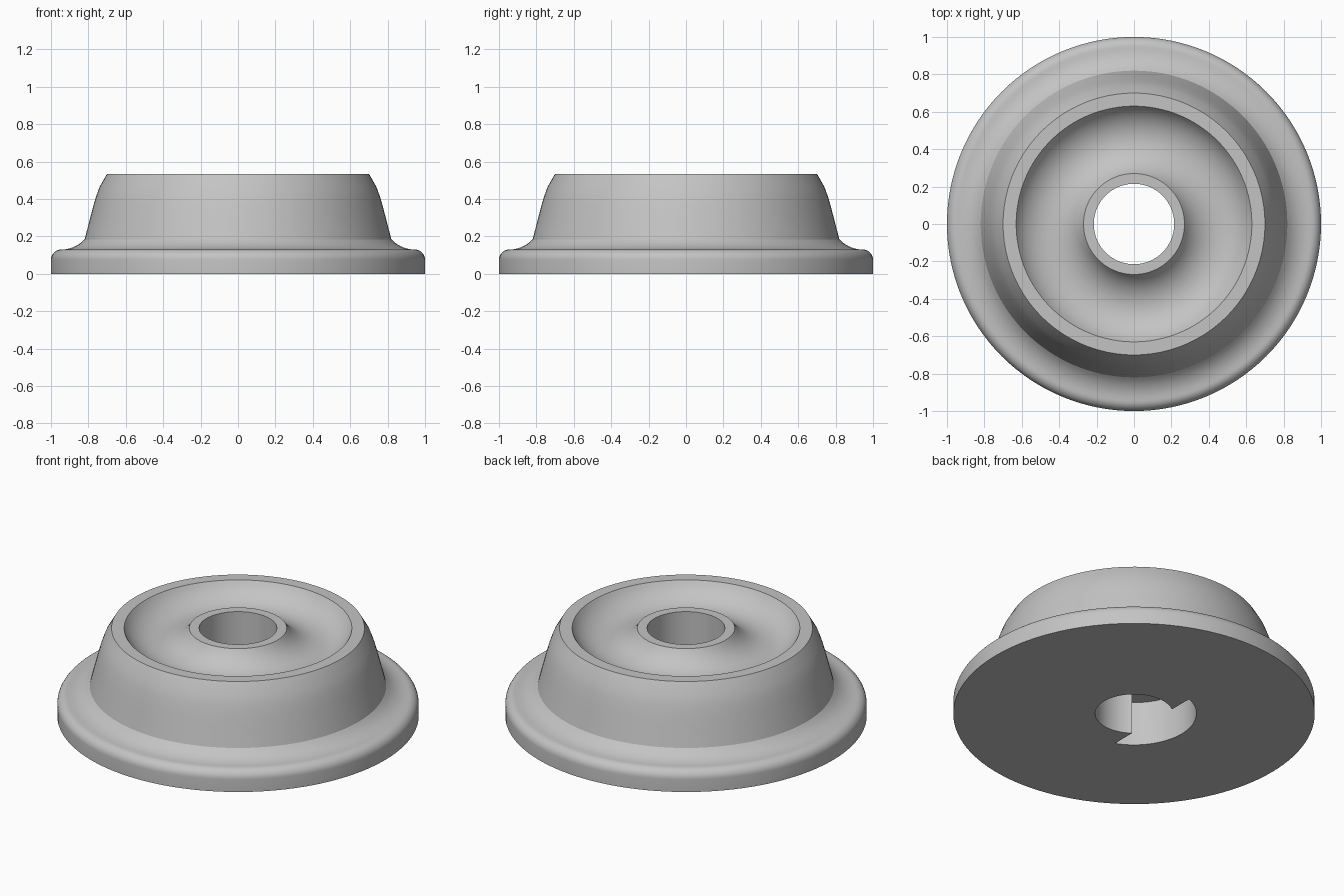
import bpy
import bmesh
from math import sin, cos, radians, pi
from mathutils import Vector

cube = bpy.data.objects.get("Cube")
if cube:
    bpy.data.objects.remove(cube, do_unlink=True)

SEGMENTS = 128
BORE = 0.215
HEIGHT = 0.535


def arc(cx, cz, r, start, end, steps):
    """Points (radius, z) along a circular arc, angles in degrees."""
    angles = [radians(start + (end - start) * i / steps) for i in range(steps + 1)]
    return [(cx + r * cos(a), cz + r * sin(a)) for a in angles]


def add_object(name, bm):
    mesh = bpy.data.meshes.new(name)
    bm.to_mesh(mesh)
    bm.free()
    obj = bpy.data.objects.new(name, mesh)
    bpy.context.collection.objects.link(obj)
    return obj


# Closed half-section of the wheel
profile = [(BORE, 0), (1, 0)]
profile += arc(0.945, 0.075, 0.055, 0, 90, 8)              # flange edge
profile += arc(0.945, 0.30, 0.17, 270, 222.6, 7)[1:]       # flange root fillet
profile += [(0.79, 0.30), (0.776, 0.355), (0.76, 0.41),    # tapered tread
            (0.74, 0.465), (0.70, HEIGHT)]
profile += arc(0.45, HEIGHT + 0.104, 0.208, -30, -150, 20)  # dished face
profile += [(BORE, HEIGHT)]                                # hub rim

# Wheel body: the section turned about z
bm = bmesh.new()
verts = [bm.verts.new((r, 0, z)) for r, z in profile]
edges = [bm.edges.new((a, b)) for a, b in zip(verts, verts[1:] + verts[:1])]
bmesh.ops.spin(bm, geom=verts + edges, cent=(0, 0, 0), axis=(0, 0, 1),
               angle=2 * pi, steps=SEGMENTS)
bmesh.ops.remove_doubles(bm, verts=bm.verts[:], dist=0.0005)
bmesh.ops.recalc_face_normals(bm, faces=bm.faces[:])
wheel = add_object("wheel", bm)

# Cutter for the one-sided pocket around the bore, open underneath
bm = bmesh.new()
bmesh.ops.create_cone(bm, cap_ends=True, segments=96, radius1=0.345,
                      radius2=0.345, depth=0.37)
bmesh.ops.translate(bm, verts=bm.verts[:], vec=Vector((0, 0, 0.085)))
cut = bmesh.ops.bisect_plane(bm, geom=bm.verts[:] + bm.edges[:] + bm.faces[:],
                             plane_co=(-0.13, 0, 0), plane_no=(1, 0, 0),
                             clear_outer=True)
bmesh.ops.holes_fill(bm, edges=[e for e in bm.edges if e.is_boundary], sides=0)
bmesh.ops.recalc_face_normals(bm, faces=bm.faces[:])
cutter = add_object("pocket_cutter", bm)
cutter.hide_render = True

pocket = wheel.modifiers.new("pocket", 'BOOLEAN')
pocket.operation = 'DIFFERENCE'
pocket.solver = 'EXACT'
pocket.object = cutter

bpy.ops.object.select_all(action='DESELECT')
wheel.select_set(True)
bpy.context.view_layer.objects.active = wheel
bpy.ops.object.modifier_apply(modifier=pocket.name)
bpy.data.objects.remove(cutter, do_unlink=True)

# Plain grey metal
grey = bpy.data.materials.new("grey_metal")
grey.use_nodes = True
colour = (0.55, 0.55, 0.55, 1)
grey.diffuse_color = colour
grey.node_tree.nodes["Principled BSDF"].inputs["Base Color"].default_value = colour
wheel.data.materials.clear()
wheel.data.materials.append(grey)

bpy.ops.object.shade_smooth_by_angle(angle=radians(25))
